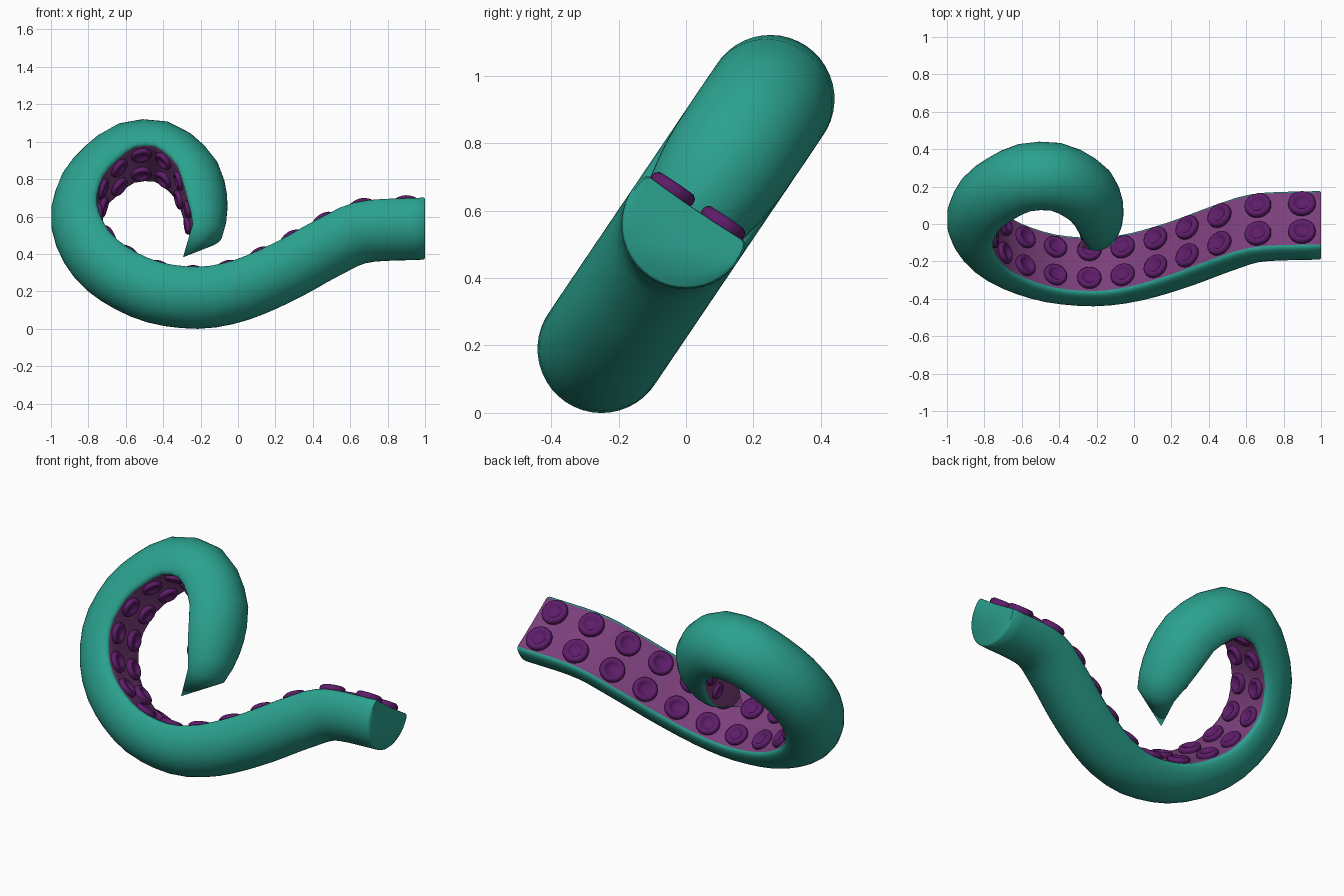
import bpy, bmesh, math
from mathutils import Vector

if "Cube" in bpy.data.objects:
    bpy.data.objects.remove(bpy.data.objects["Cube"])

R = 0.19                                   # tentacle radius
V = Vector((0, 0.56, 0.8285))              # "up" axis of the tilted plane the curl lies in
B = Vector((0, 0.8285, -0.56))             # normal of that plane
BASE_Z = 0.56

# Centre line as seen from the front: x, z, radius
PATH = [(1, .56, R), (.66, .54, R), (.455, .452, R), (.246, .337, R), (.049, .247, R),
        (-.1, .203, R), (-.24, .19, R), (-.423, .214, R), (-.575, .276, R),
        (-.697, .361, R), (-.775, .465, R), (-.811, .58, R), (-.795, .68, R),
        (-.745, .78, R), (-.61, .9, R), (-.51, .93, R), (-.4, .914, R),
        (-.287, .815, .19), (-.248, .722, .187), (-.227, .64, .174), (-.212, .57, .152),
        (-.206, .5, .122), (-.294, .382, 0)]


def material(name, color):
    m = bpy.data.materials.new(name)
    m.diffuse_color = (*color, 1)
    m.use_nodes = True
    m.node_tree.nodes["Principled BSDF"].inputs["Base Color"].default_value = m.diffuse_color
    return m


def finish(name, bm, mats, angle):
    bmesh.ops.recalc_face_normals(bm, faces=bm.faces)
    me = bpy.data.meshes.new(name)
    bm.to_mesh(me)
    bm.free()
    ob = bpy.data.objects.new(name, me)
    bpy.context.collection.objects.link(ob)
    for m in mats:
        me.materials.append(m)
    bpy.ops.object.select_all(action='DESELECT')
    ob.select_set(True)
    bpy.context.view_layer.objects.active = ob
    bpy.ops.object.shade_smooth_by_angle(angle=math.radians(angle))
    return ob


# Dense smooth curve in plane coordinates (x, w, radius)
ctrl = [Vector((x, (z - BASE_Z) / V.z, r)) for x, z, r in PATH]
ext = [2 * ctrl[0] - ctrl[1]] + ctrl
dense = []
for a, b, c, d in zip(ext, ext[1:], ext[2:], ext[3:]):
    for i in range(20):
        t = i / 20
        dense.append(0.5 * (2 * b + (c - a) * t + (2 * a - 5 * b + 4 * c - d) * t * t
                            + (3 * b - a - 3 * c + d) * t ** 3))
dense.append(ctrl[-2])
arc = [0]
for p, q in zip(dense, dense[1:]):
    arc.append(arc[-1] + (q.xy - p.xy).length)
LENGTH = arc[-1]


def sample(s):
    i = next((k for k in range(1, len(arc)) if arc[k] >= s), len(arc) - 1)
    f = min(1, max(0, (s - arc[i - 1]) / (arc[i] - arc[i - 1])))
    return dense[i - 1].lerp(dense[i], f)


def frame(s):
    """Centre, tangent, inward normal and radius at arc length s."""
    p = sample(s)
    d = (sample(min(s + .06, LENGTH)) - sample(max(s - .06, 0))).xy.normalized()
    if s < .02:
        d = Vector((-1, 0))
    centre = Vector((p.x, 0, BASE_Z)) + V * p.y
    tangent = Vector((d.x, 0, 0)) + V * d.y
    normal = Vector((d.y, 0, 0)) - V * d.x
    return centre, tangent, normal, p.z


# Cross-section: round back, rounded lip, slightly hollow flat underside
EDGE = math.radians(11)
ARC_N, FLAT_N = 24, 6
LIP = (.885, .295)
section = [LIP, (.945, .26)]
for i in range(ARC_N + 1):
    a = EDGE - (math.pi + 2 * EDGE) * i / ARC_N
    section.append((math.cos(a), math.sin(a)))
section += [(-.945, .26), (-LIP[0], LIP[1])]
SKIN = len(section) - 1                     # faces from here on are underside
for i in range(1, FLAT_N):
    u = -1 + 2 * i / FLAT_N
    section.append((u * LIP[0], LIP[1] - .02 * (1 - u * u)))

teal = material("teal_skin", (.024, .36, .275))
purple = material("purple_underside", (.20, .05, .20))
dark = material("dark_sucker", (.11, .012, .14))

# Tentacle body: bevelled base end, swept rings, pointed tip
bm = bmesh.new()
RINGS = 46
stations = [(0, .965), (.008, 1)] + [(LENGTH * k / RINGS, 1) for k in range(1, RINGS + 1)]
rings = []
for s, grow in stations:
    c, t, n, r = frame(s)
    r *= grow
    rings.append([bm.verts.new(c + B * (u * r) + n * (h * r)) for u, h in section])
N = len(section)
for p, q in zip(rings, rings[1:]):
    for j in range(N):
        f = bm.faces.new((p[j], p[(j + 1) % N], q[(j + 1) % N], q[j]))
        f.material_index = int(j >= SKIN)
bm.faces.new(rings[0])
tip = bm.verts.new(Vector((ctrl[-1].x, 0, BASE_Z)) + V * ctrl[-1].y)
for j in range(N):
    f = bm.faces.new((rings[-1][j], rings[-1][(j + 1) % N], tip))
    f.material_index = int(j >= SKIN)
finish("tentacle", bm, [teal, purple], 50)

# Suckers: a lathed cup, two rows along the underside
CUP = [(.9, -.25), (1, .15), (.97, .34), (.82, .46), (.62, .44), (.5, .27), (.3, .2)]
SIDES = 20
bm = bmesh.new()
s, k = .1, 0
while s < LENGTH - .1:
    c, t, n, r = frame(s)
    size = (.075 - .024 * s / LENGTH) * min(1, r / R + .05)
    for side in (-1, 1):
        o = c + n * (r * .285) + B * (side * .09 * r / R)
        loops = []
        for pr, ph in CUP:
            loops.append([bm.verts.new(o + n * (ph * size)
                          + (t * math.cos(2 * math.pi * i / SIDES)
                             + B * math.sin(2 * math.pi * i / SIDES)) * (pr * size))
                          for i in range(SIDES)])
        for p, q in zip(loops, loops[1:]):
            for i in range(SIDES):
                j = (i + 1) % SIDES
                bm.faces.new((p[i], p[j], q[j], q[i]))
        bm.faces.new(loops[0])
        bm.faces.new(loops[-1])
    s += (.225 if k == 0 else .205 if k < 8 else .188)
    k += 1
finish("suckers", bm, [dark], 60)
